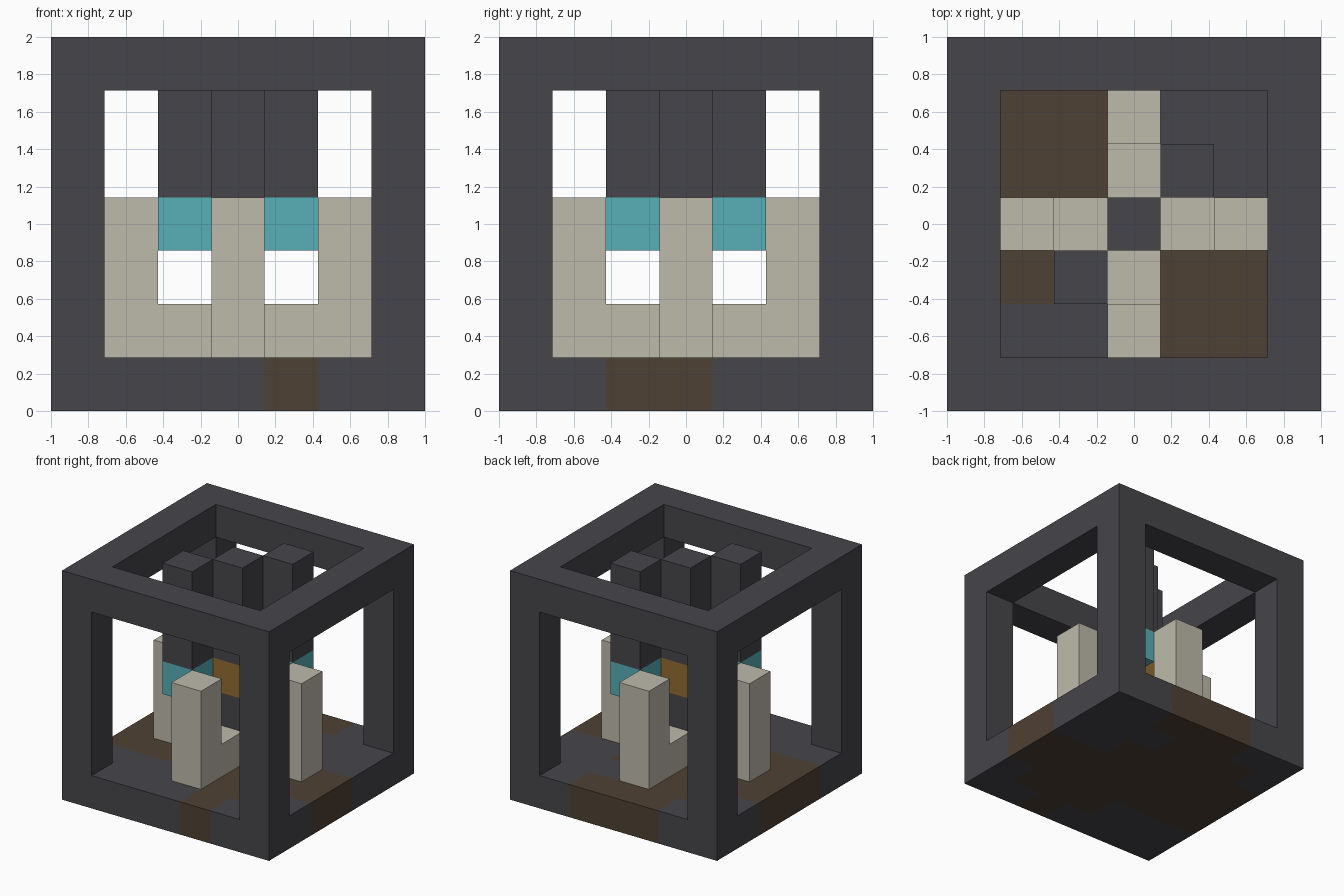
import bpy
import bmesh
from mathutils import Vector

CELLS = 7
U = 2 / CELLS          # size of one block
LAST = CELLS - 1

cube = bpy.data.objects.get("Cube")
if cube:
    bpy.data.objects.remove(cube, do_unlink=True)


def material(name, srgb):
    linear = [((c / 255 + 0.055) / 1.055) ** 2.4 for c in srgb] + [1]
    mat = bpy.data.materials.new(name)
    mat.use_nodes = True
    mat.diffuse_color = linear
    mat.node_tree.nodes["Principled BSDF"].inputs["Base Color"].default_value = linear
    return mat


STONE = material("dark stone", (70, 69, 74))
SOIL = material("brown soil", (79, 65, 52))
BONE = material("pale bone", (190, 186, 171))
TEAL = material("teal", (87, 175, 183))
AMBER = material("amber", (146, 108, 50))


def finish(name, bm, *mats):
    mesh = bpy.data.meshes.new(name)
    bmesh.ops.recalc_face_normals(bm, faces=bm.faces)
    bm.to_mesh(mesh)
    bm.free()
    for mat in mats:
        mesh.materials.append(mat)
    obj = bpy.data.objects.new(name, mesh)
    bpy.context.collection.objects.link(obj)
    return obj


def add_box(bm, low, high):
    """Box spanning two corners given in block units."""
    a, b = Vector(low) * U, Vector(high) * U
    offset = Vector((-1, -1, 0))
    verts = bmesh.ops.create_cube(bm, size=1)["verts"]
    bmesh.ops.scale(bm, vec=b - a, verts=verts)
    bmesh.ops.translate(bm, vec=(a + b) / 2 + offset, verts=verts)


def box(name, mat, low, high):
    bm = bmesh.new()
    add_box(bm, low, high)
    return finish(name, bm, mat)


# Floor slab, cut into blocks; "#" marks soil, first row is the back
SOIL_MAP = [
    "..###..",
    ".###...",
    "#####..",
    "#######",
    "######.".replace("######.", "#######"),
    "...###.",
    "....#..",
]
bm = bmesh.new()
add_box(bm, (0, 0, 0), (CELLS, CELLS, 1))
for axis in (Vector((1, 0, 0)), Vector((0, 1, 0))):
    for i in range(1, CELLS):
        bmesh.ops.bisect_plane(bm, geom=bm.verts[:] + bm.edges[:] + bm.faces[:],
                               plane_co=axis * (i * U - 1), plane_no=axis)
bm.normal_update()
for face in bm.faces:
    spot = face.calc_center_median() - face.normal * U / 2
    col, row = int((spot.x + 1) / U), int((spot.y + 1) / U)
    face.material_index = int(SOIL_MAP[LAST - row][col] == "#")
finish("floor", bm, STONE, SOIL)

# Open frame: corner posts and top rails
bm = bmesh.new()
for e in (0, LAST):
    for f in (0, LAST):
        add_box(bm, (e, f, 1), (e + 1, f + 1, CELLS))
    add_box(bm, (e, 1, LAST), (e + 1, LAST, CELLS))
    add_box(bm, (1, e, LAST), (LAST, e + 1, CELLS))
finish("frame", bm, STONE)

# Four pale arms, each rising to an outer prong
for side, dx, dy in (("right", 1, 0), ("left", -1, 0), ("back", 0, 1), ("front", 0, -1)):
    x, y = 3 + dx, 3 + dy
    box(side + "_arm", BONE, (x, y, 1), (x + 1, y + 1, 2))
    x, y = x + dx, y + dy
    box(side + "_prong", BONE, (x, y, 1), (x + 1, y + 1, 4))

# Central column with an amber core
box("column_base", STONE, (3, 3, 1), (4, 4, 3))
box("column_core", AMBER, (3, 3, 3), (4, 4, 4))
box("column_top", STONE, (3, 3, 4), (4, 4, CELLS))

# Diagonal hanging columns with teal tips
for side, c in (("front", 2), ("back", 4)):
    box(side + "_hanging_tip", TEAL, (c, c, 3), (c + 1, c + 1, 4))
    box(side + "_hanging_column", STONE, (c, c, 4), (c + 1, c + 1, CELLS))
